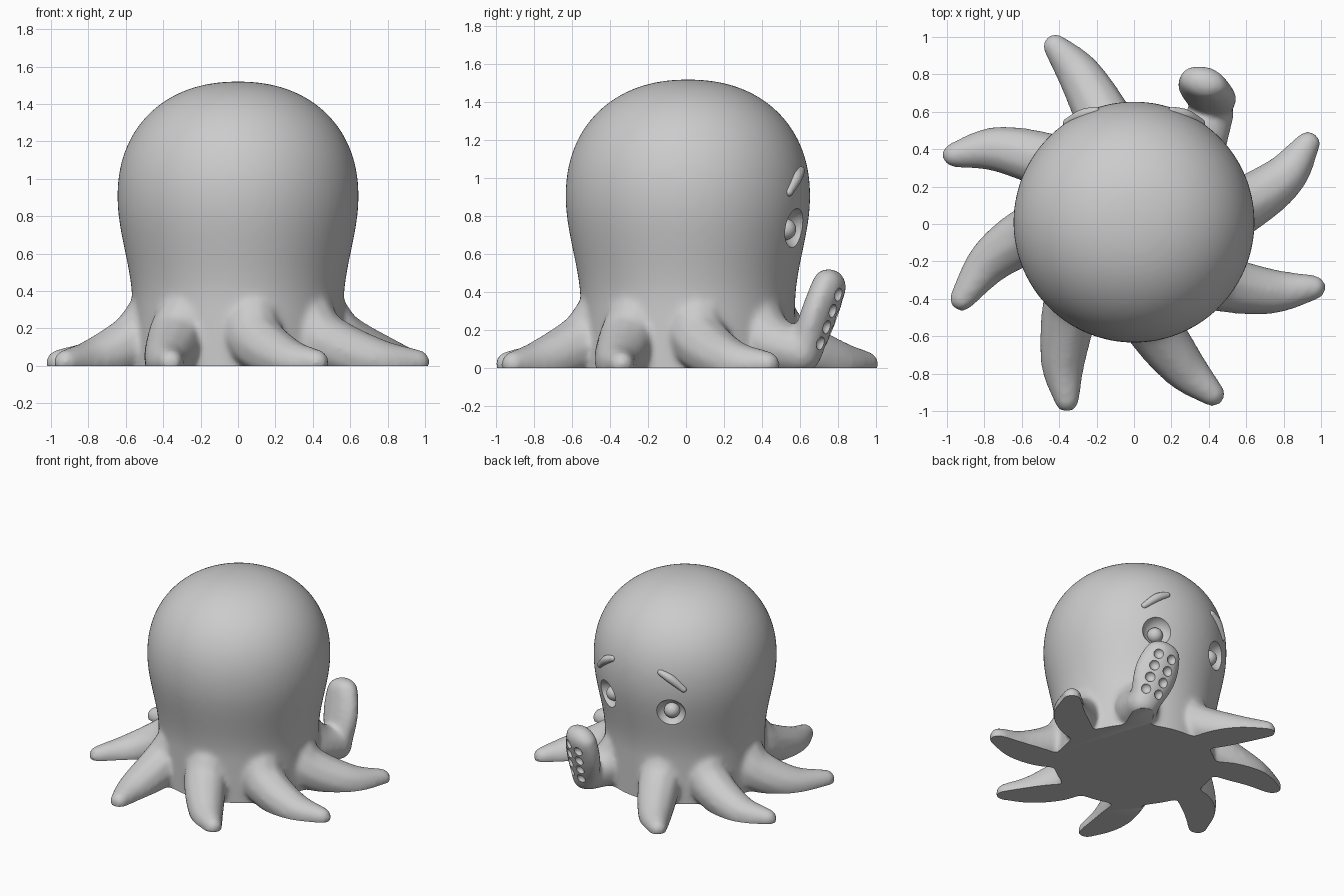
import bpy
import bmesh
import math
from mathutils import Vector, Matrix

cube = bpy.data.objects.get("Cube")
if cube:
    bpy.data.objects.remove(cube, do_unlink=True)

skin = bpy.data.materials.new("soft_grey")
skin.use_nodes = True
grey = (0.6, 0.6, 0.6, 1.0)
skin.diffuse_color = grey
skin.node_tree.nodes["Principled BSDF"].inputs["Base Color"].default_value = grey


def add_object(name, bm):
    mesh = bpy.data.meshes.new(name)
    bm.to_mesh(mesh)
    bm.free()
    ob = bpy.data.objects.new(name, mesh)
    bpy.context.scene.collection.objects.link(ob)
    return ob


def bake(ob):
    """Apply all modifiers of an object."""
    graph = bpy.context.evaluated_depsgraph_get()
    graph.update()
    mesh = bpy.data.meshes.new_from_object(ob.evaluated_get(graph))
    ob.modifiers.clear()
    ob.data = mesh


def fuse(ob, voxel, rounds):
    """Melt overlapping shapes into one smooth skin."""
    remesh = ob.modifiers.new("fuse", 'REMESH')
    remesh.mode = 'VOXEL'
    remesh.voxel_size = voxel
    smooth = ob.modifiers.new("soften", 'SMOOTH')
    smooth.factor = 0.5
    smooth.iterations = rounds
    bake(ob)


def finish(ob):
    ob.data.materials.clear()
    ob.data.materials.append(skin)
    bpy.ops.object.select_all(action='DESELECT')
    ob.select_set(True)
    bpy.context.view_layer.objects.active = ob
    bpy.ops.object.shade_smooth_by_angle(angle=math.radians(40))


def ball(bm, centre, radius, detail=2, frame=None):
    matrix = Matrix.Translation(Vector(centre))
    if frame:
        matrix = matrix @ frame
    bmesh.ops.create_icosphere(bm, subdivisions=detail, radius=radius, matrix=matrix)


def chain(bm, points, steps=8):
    """Tapered limb along a smooth path of (x, y, z, radius) points."""
    p = [Vector(q) for q in points]
    p = [p[0] * 2 - p[1]] + p + [p[-1] * 2 - p[-2]]
    for i in range(1, len(p) - 2):
        a, b, c, d = p[i - 1:i + 3]
        for k in range(steps + 1):
            t = k / steps
            q = 0.5 * (2 * b + (c - a) * t + (2 * a - 5 * b + 4 * c - d) * t ** 2
                       + (3 * b - a - 3 * c + d) * t ** 3)
            ball(bm, q[:3], q[3])


# Head: superellipse dome over a slightly narrowing neck
def head_radius(z):
    if z >= 0.9:
        return 0.645 * max(0.0, 1 - ((z - 0.9) / 0.62) ** 2.2) ** (1 / 2.2)
    t = min(1.0, (0.9 - z) / 0.57)
    return 0.645 - 0.08 * t * t * (3 - 2 * t)


bm = bmesh.new()
heights = [0.9 + 0.62 * math.sin(i / 20 * math.pi / 2) for i in range(20, 0, -1)]
heights += [0.9 - 0.06 * i for i in range(18)]
profile = [(0, 1.52)] + [(head_radius(z), z) for z in heights[1:]] + [(0, heights[-1])]
verts = [bm.verts.new((r, 0.01, z)) for r, z in profile]
edges = [bm.edges.new(pair) for pair in zip(verts, verts[1:])]
bmesh.ops.spin(bm, geom=verts + edges, cent=(0, 0.01, 0), axis=(0, 0, 1),
               angle=math.tau, steps=72)
bmesh.ops.remove_doubles(bm, verts=bm.verts[:], dist=0.0005)
bmesh.ops.recalc_face_normals(bm, faces=bm.faces[:])


# Tentacles: (root angle, middle, tip) on the ground
def shoulder(angle):
    c, s = math.cos(math.radians(angle)), math.sin(math.radians(angle))
    return [(0.43 * c, 0.43 * s, 0.28, 0.16), (0.54 * c, 0.54 * s, 0.14, 0.16)]


tentacles = [
    (105, (-0.28, 0.78), (-0.42, 0.95)),
    (143, (-0.73, 0.40), (-0.96, 0.37)),
    (185, (-0.76, -0.19), (-0.92, -0.40)),
    (232, (-0.38, -0.72), (-0.36, -0.94)),
    (280, (0.26, -0.76), (0.42, -0.91)),
    (325, (0.73, -0.36), (0.96, -0.34)),
    (8, (0.79, 0.24), (0.93, 0.43)),
]
for angle, mid, tip in tentacles:
    chain(bm, shoulder(angle) + [(*mid, 0.03, 0.125), (*tip, 0.02, 0.07)])

# Raised tentacle: short stalk and a broad upturned paddle
low, high = Vector((0.42, 0.635, 0.1)), Vector((0.37, 0.755, 0.43))
chain(bm, shoulder(52) + [(0.42, 0.6, 0.08, 0.12)])
along = (high - low).normalized()
wide = Vector((0.95, -0.3, 0))
wide = (wide - along * wide.dot(along)).normalized()
face = along.cross(wide)
turn = Matrix((wide, face, along)).transposed().to_4x4()
for i in range(17):
    t = i / 16
    width = 0.115 + 0.05 * math.sin(math.pi * min(1, t * 0.85))
    ball(bm, low.lerp(high, t), 1, 2, turn @ Matrix.Diagonal((width, 0.092, 0.095, 1)))

body = add_object("body", bm)
fuse(body, 0.016, 18)

# Eye sockets and suckers are hollowed out of the body
eye_way = Vector((0.434, 0.9, 0))
bm = bmesh.new()
for side in (-1, 1):
    way = Vector((side * eye_way.x, eye_way.y, 0))
    ball(bm, way * 0.665 + Vector((0, 0.01, 0.73)), 0.112, 4)
    for row in range(4):
        spot = low.lerp(high, 0.12 + 0.26 * row)
        ball(bm, spot + face * 0.092 + wide * side * 0.055, 0.038, 3)
cutter = add_object("hollow_cutter", bm)
cutter.hide_render = True
hollow = body.modifiers.new("hollow", 'BOOLEAN')
hollow.operation = 'DIFFERENCE'
hollow.solver = 'EXACT'
hollow.object = cutter
bake(body)
bpy.data.objects.remove(cutter, do_unlink=True)

# Flat underside
bm = bmesh.new()
bm.from_mesh(body.data)
bmesh.ops.bisect_plane(bm, geom=bm.verts[:] + bm.edges[:] + bm.faces[:], dist=1e-5,
                       plane_co=(0, 0, 0), plane_no=(0, 0, 1), clear_inner=True)
rim = [e for e in bm.edges if e.is_boundary]
bmesh.ops.holes_fill(bm, edges=rim, sides=0)
bmesh.ops.recalc_face_normals(bm, faces=bm.faces[:])
bm.to_mesh(body.data)
bm.free()
finish(body)

# Eyeballs and worried brows
for side, word in ((-1, "right"), (1, "left")):
    bm = bmesh.new()
    ball(bm, (side * eye_way.x * 0.572, eye_way.y * 0.572 + 0.01, 0.73), 0.056, 4)
    finish(add_object(word + "_eyeball", bm))

    bm = bmesh.new()
    brow = []
    for angle, z, thick in ((71, 1.04, 0.024), (64, 1.0, 0.033), (56, 0.925, 0.024)):
        a = math.radians(angle)
        r = head_radius(z) - 0.004
        brow.append((side * r * math.cos(a), r * math.sin(a) + 0.01, z, thick))
    chain(bm, brow, 10)
    brow_object = add_object(word + "_brow", bm)
    fuse(brow_object, 0.007, 5)
    finish(brow_object)
